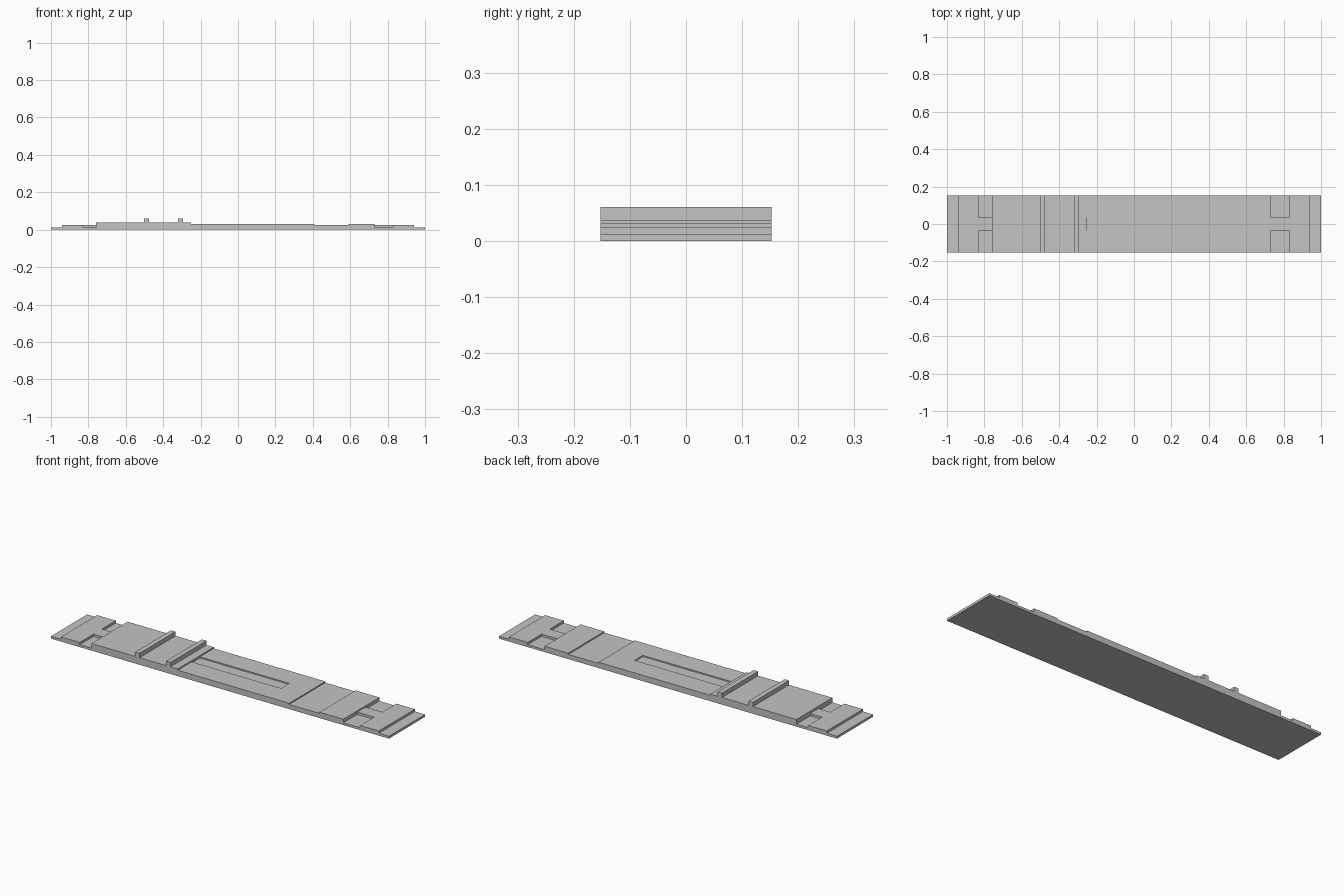
import bpy
import bmesh

cube = bpy.data.objects.get("Cube")
if cube:
    bpy.data.objects.remove(cube, do_unlink=True)

# Main dimensions
HALF_W = 0.1525
TAB = 0.035                                   # half width of tabs and slot
LIP, LOW, MID, HIGH, TOP = 0.0125, 0.025, 0.0315, 0.038, 0.061
DECK_START, DECK_END, TAIL = -0.76, -0.25, 0.73

grey = bpy.data.materials.new("plain grey")
grey.use_nodes = True
grey.diffuse_color = (0.55, 0.55, 0.55, 1)
grey.node_tree.nodes["Principled BSDF"].inputs["Base Color"].default_value = grey.diffuse_color


def prism(name, outline, y0, y1):
    """Extrude an outline in the xz plane from y0 to y1."""
    bm = bmesh.new()
    face = bm.faces.new([bm.verts.new((x, y0, z)) for x, z in outline])
    grown = bmesh.ops.extrude_face_region(bm, geom=[face])["geom"]
    moved = [v for v in grown if isinstance(v, bmesh.types.BMVert)]
    bmesh.ops.translate(bm, verts=moved, vec=(0, y1 - y0, 0))
    bmesh.ops.recalc_face_normals(bm, faces=bm.faces)
    mesh = bpy.data.meshes.new(name)
    bm.to_mesh(mesh)
    bm.free()
    mesh.materials.append(grey)
    obj = bpy.data.objects.new(name, mesh)
    bpy.context.collection.objects.link(obj)
    return obj


def box(name, x0, x1, y0, y1, z0, z1):
    return prism(name, [(x0, z0), (x1, z0), (x1, z1), (x0, z1)], y0, y1)


# Stepped plate: each tier is (end x, height), running from left to right
tiers = [(-0.94, LIP), (DECK_START, LOW), (DECK_END, HIGH), (0.41, MID),
         (0.59, LOW), (TAIL, MID), (0.94, LOW), (1.0, LIP)]
outline = [(-1.0, 0)]
x = -1.0
for end, height in tiers:
    outline += [(x, height), (end, height)]
    x = end
outline.append((1.0, 0))
plate = prism("stepped_plate", outline, -HALF_W, HALF_W)

# Side notches at both ends, and the long shallow slot
cutters = [box("slot_cutter", DECK_END, 0.28, -TAB, TAB, LOW, 0.1)]
for x0, x1 in ((-0.83, DECK_START), (TAIL, 0.83)):
    for y0, y1 in ((-0.3, -TAB), (TAB, 0.3)):
        cutters.append(box("notch_cutter", x0, x1, y0, y1, LIP, 0.1))

for cutter in cutters:
    cutter.hide_render = True
    mod = plate.modifiers.new("cut", "BOOLEAN")
    mod.operation = "DIFFERENCE"
    mod.solver = "EXACT"
    mod.object = cutter

# Bake the cuts and discard the cutters
bpy.context.view_layer.update()
graph = bpy.context.evaluated_depsgraph_get()
cut_mesh = bpy.data.meshes.new_from_object(plate.evaluated_get(graph))
plate.modifiers.clear()
plate.data = cut_mesh
for cutter in cutters:
    bpy.data.objects.remove(cutter, do_unlink=True)

# Two raised cross ridges on the high deck
for name, x0 in (("outer_ridge", -0.503), ("inner_ridge", -0.32)):
    box(name, x0, x0 + 0.027, -HALF_W, HALF_W, HIGH, TOP)
